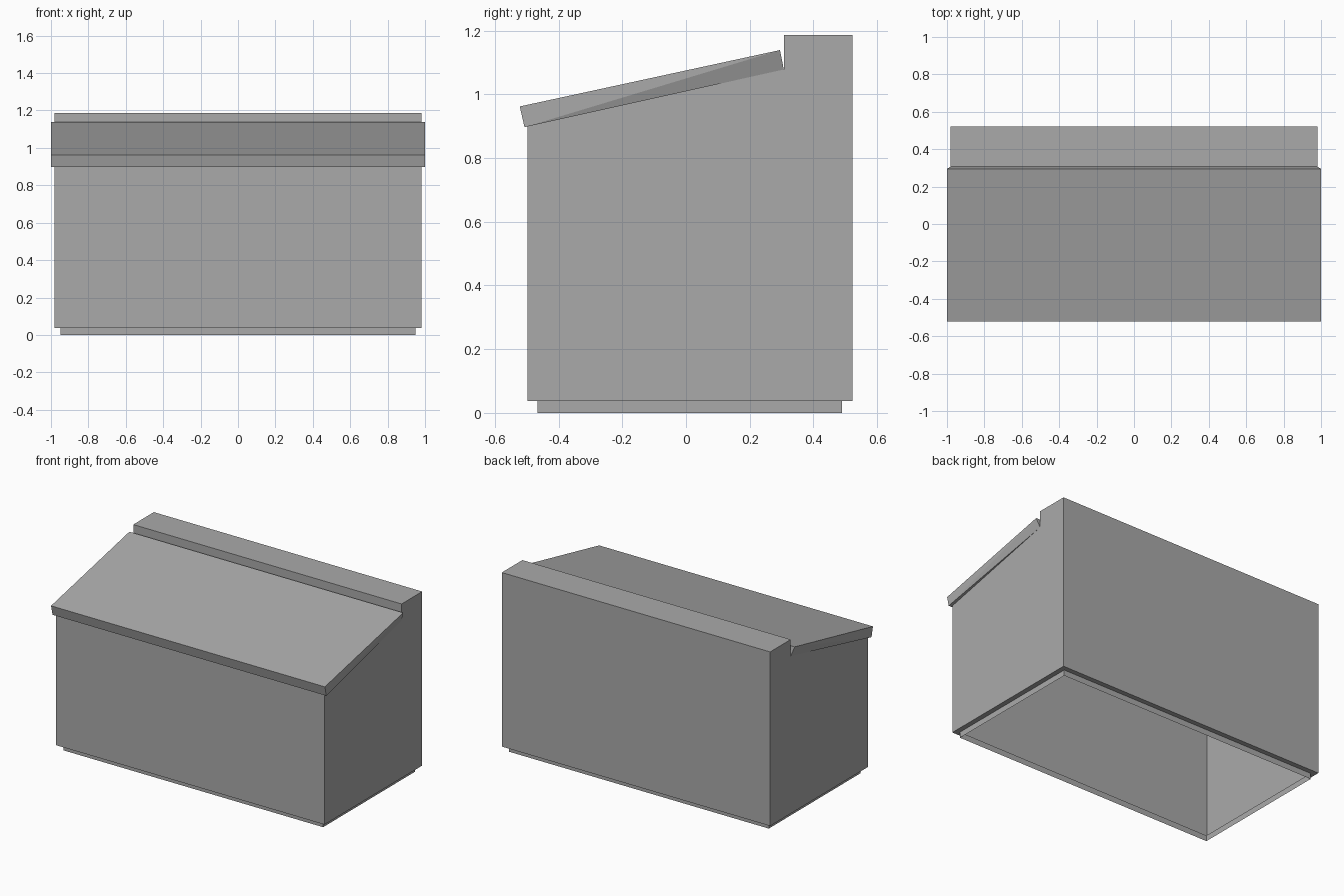
import bpy
import bmesh

cube = bpy.data.objects.get("Cube")
if cube:
    bpy.data.objects.remove(cube, do_unlink=True)

grey = bpy.data.materials.new("plain_grey")
grey.use_nodes = True
colour = (0.4, 0.4, 0.4, 1)
grey.diffuse_color = colour
grey.node_tree.nodes["Principled BSDF"].inputs["Base Color"].default_value = colour


def prism(bm, profile, half_width):
    """Extrude a (y, z) profile across x, centred on x = 0."""
    face = bm.faces.new([bm.verts.new((-half_width, y, z)) for y, z in profile])
    new = bmesh.ops.extrude_face_region(bm, geom=[face], use_keep_orig=True)
    for v in new["geom"]:
        if isinstance(v, bmesh.types.BMVert):
            v.co.x = half_width
    bmesh.ops.recalc_face_normals(bm, faces=bm.faces)


def finish(bm, name):
    mesh = bpy.data.meshes.new(name)
    bm.to_mesh(mesh)
    bm.free()
    mesh.materials.append(grey)
    obj = bpy.data.objects.new(name, mesh)
    bpy.context.collection.objects.link(obj)
    return obj


# Body: hollow shell with a raised back ledge and a sloping top
bm = bmesh.new()
prism(bm, [(-0.498, 0.038), (0.522, 0.038), (0.522, 1.187),
           (0.307, 1.187), (0.307, 1.078), (-0.498, 0.899)], 0.98)

# Recessed plinth: inset the bottom, open it and pull its rim down to the ground
bottom = min(bm.faces, key=lambda f: f.calc_center_median().z)
bmesh.ops.inset_region(bm, faces=[bottom], thickness=0.032, use_even_offset=True)
rim = list(bottom.edges)
bmesh.ops.delete(bm, geom=[bottom], context='FACES_ONLY')
plinth = bmesh.ops.extrude_edge_only(bm, edges=rim)
for v in plinth["geom"]:
    if isinstance(v, bmesh.types.BMVert):
        v.co.z = 0
bmesh.ops.recalc_face_normals(bm, faces=bm.faces)

# The lid closes the sloping opening
slope = [f for f in bm.faces if f.normal.z > 0.5 and f.normal.y < -0.1]
bmesh.ops.delete(bm, geom=slope, context='FACES_ONLY')
finish(bm, "body")

# Sloping lid, slightly wider than the body, tapering in at its lower back edge
bm = bmesh.new()
prism(bm, [(-0.507, 0.897), (0.307, 1.078), (0.295, 1.139), (-0.522, 0.962)], 1.0)
for v in bm.verts:
    if v.co.y > 0.3:
        v.co.x *= 0.98
# Split each end from the lower front to the upper back corner
for end in [f for f in bm.faces if abs(f.calc_center_median().x) > 0.9]:
    low_front = min(end.verts, key=lambda v: v.co.z)
    high_back = max(end.verts, key=lambda v: v.co.z)
    bmesh.utils.face_split(end, low_front, high_back)
finish(bm, "lid")
